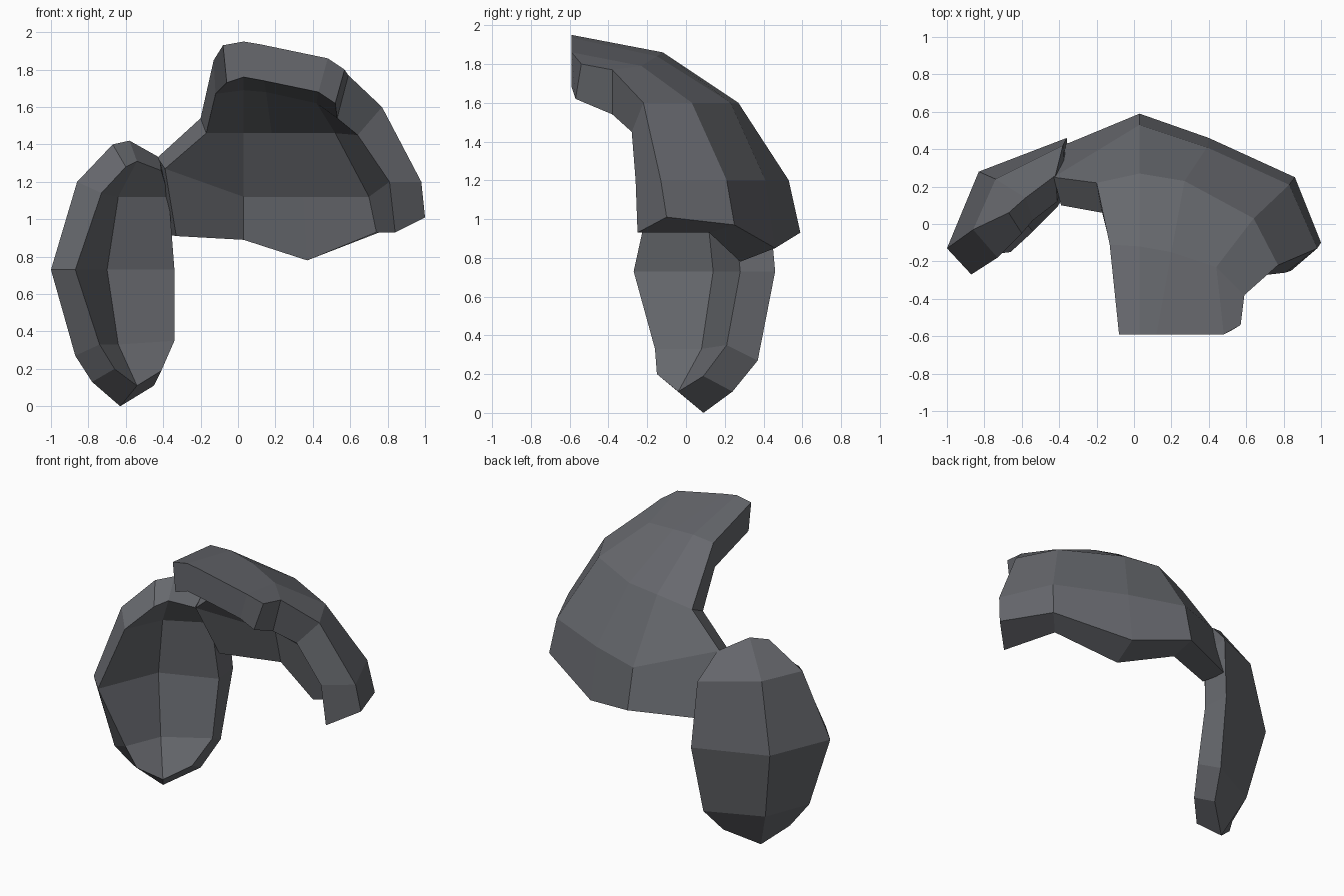
import bpy, bmesh

grey = bpy.data.materials.new("dark slate grey")
grey.diffuse_color = (0.135, 0.14, 0.155, 1)


def thick_plate(name, outer, inner):
    """Faceted plate: an outer and an inner skin, lofted through profiles and joined by a rim."""
    bm = bmesh.new()
    skins = [[[bm.verts.new(p) for p in profile] for profile in skin] for skin in (outer, inner)]
    cols, rows = len(outer), len(outer[0])
    for s in skins:
        for i in range(cols - 1):
            for j in range(rows - 1):
                bm.faces.new((s[i][j], s[i + 1][j], s[i + 1][j + 1], s[i][j + 1]))
    # rim around the border of the grid
    ring = [(i, 0) for i in range(cols)] + [(cols - 1, j) for j in range(1, rows)]
    ring += [(i, rows - 1) for i in range(cols - 2, -1, -1)] + [(0, j) for j in range(rows - 2, 0, -1)]
    o, n = skins
    for (a, b), (c, d) in zip(ring, ring[1:] + ring[:1]):
        bm.faces.new((o[a][b], o[c][d], n[c][d], n[a][b]))
    bmesh.ops.recalc_face_normals(bm, faces=bm.faces)
    mesh = bpy.data.meshes.new(name)
    bm.to_mesh(mesh)
    bm.free()
    mesh.materials.append(grey)
    bpy.context.collection.objects.link(bpy.data.objects.new(name, mesh))


# Curved hood: profiles from the front lip over the top and down the back, left to right
thick_plate("hood", [
    [(-.08, -.59, 1.93), (-.13, -.11, 1.85), (-.20, .22, 1.54), (-.43, .25, 1.33), (-.38, .42, .92)],
    [(.03, -.59, 1.95), (.03, -.12, 1.86), (.03, .27, 1.60), (.03, .53, 1.20), (.03, .59, .93)],
    [(.12, -.59, 1.935), (.20, -.15, 1.84), (.27, .23, 1.60), (.39, .41, 1.20), (.40, .46, .85)],
    [(.48, -.59, 1.86), (.44, -.23, 1.79), (.64, .03, 1.60), (.83, .21, 1.20), (.86, .25, .97)],
    [(.57, -.54, 1.80), (.59, -.38, 1.77), (.77, -.22, 1.60), (.98, -.13, 1.20), (1.0, -.10, 1.01)],
], [
    [(-.06, -.59, 1.73), (-.12, -.14, 1.67), (-.17, .06, 1.46), (-.39, .10, 1.27), (-.33, .27, .91)],
    [(.03, -.59, 1.76), (.03, -.19, 1.69), (.03, .12, 1.46), (.03, .36, 1.12), (.03, .42, .89)],
    [(.14, -.59, 1.74), (.15, -.20, 1.68), (.18, .10, 1.46), (.35, .25, 1.12), (.37, .28, .78)],
    [(.43, -.59, 1.68), (.42, -.28, 1.62), (.52, -.04, 1.46), (.70, .09, 1.12), (.74, .12, .93)],
    [(.52, -.57, 1.62), (.53, -.38, 1.54), (.64, -.28, 1.45), (.81, -.26, 1.20), (.84, -.25, .93)],
])

# Hanging oval guard: front edge, folded ridge and back edge, top to bottom
thick_plate("oval_guard", [
    [(-.67, .06, 1.40), (-.86, -.03, 1.20), (-1.0, -.13, .73), (-.87, -.09, .27), (-.78, -.01, .13)],
    [(-.58, .14, 1.42), (-.74, .24, 1.20), (-.83, .28, .73), (-.74, .20, .26), (-.63, .09, 0)],
    [(-.42, .26, 1.33), (-.38, .42, 1.17), (-.36, .46, .73), (-.39, .37, .27), (-.45, .24, .11)],
], [
    [(-.60, -.05, 1.28), (-.73, -.18, 1.14), (-.87, -.27, .73), (-.74, -.16, .33), (-.66, -.15, .20)],
    [(-.54, .02, 1.31), (-.64, .10, 1.12), (-.70, .14, .73), (-.64, .08, .33), (-.54, -.04, .11)],
    [(-.41, .12, 1.26), (-.37, .24, 1.12), (-.34, .28, .73), (-.34, .21, .35), (-.41, .09, .19)],
])
